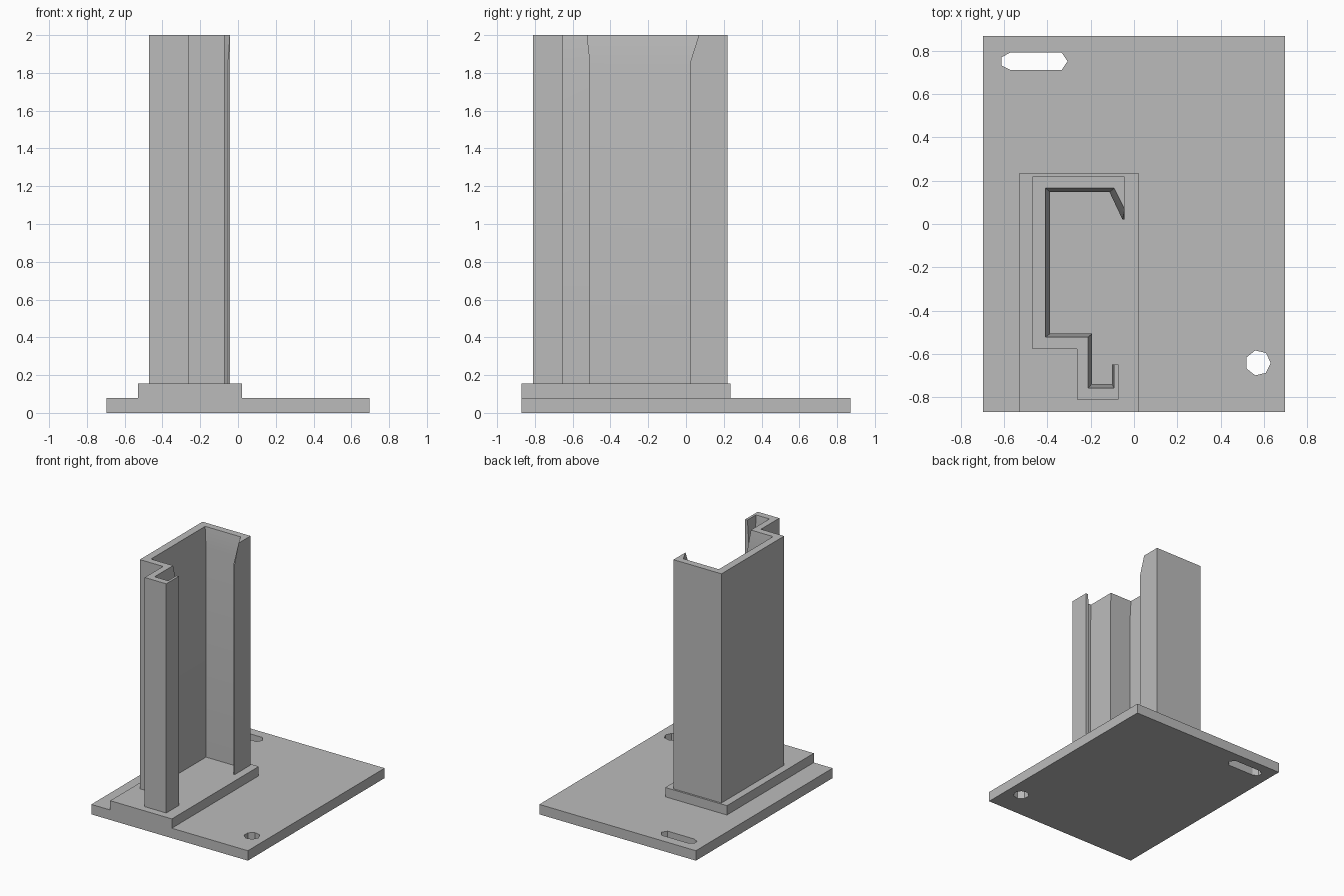
import bpy, bmesh
from math import radians, cos, sin, tau

cube = bpy.data.objects.get("Cube")
if cube:
    bpy.data.objects.remove(cube, do_unlink=True)

grey = bpy.data.materials.new("plain grey")
grey.use_nodes = True
colour = (0.5, 0.5, 0.5, 1)
grey.diffuse_color = colour
grey.node_tree.nodes["Principled BSDF"].inputs["Base Color"].default_value = colour


def loft(name, levels):
    """Skin a solid through (z, outline) levels with matching point counts."""
    bm = bmesh.new()
    rings = [[bm.verts.new((x, y, z)) for x, y in pts] for z, pts in levels]
    for low, high in zip(rings, rings[1:]):
        n = len(low)
        for i in range(n):
            j = (i + 1) % n
            bm.faces.new((low[i], low[j], high[j], high[i]))
    bm.faces.new(rings[0][::-1])
    bm.faces.new(rings[-1])
    bmesh.ops.remove_doubles(bm, verts=bm.verts, dist=0.0005)
    bmesh.ops.recalc_face_normals(bm, faces=bm.faces)
    mesh = bpy.data.meshes.new(name)
    bm.to_mesh(mesh)
    bm.free()
    mesh.materials.append(grey)
    obj = bpy.data.objects.new(name, mesh)
    bpy.context.collection.objects.link(obj)
    return obj


def prism(name, pts, z0, z1):
    return loft(name, [(z0, pts), (z1, pts)])


def rectangle(x0, x1, y0, y1):
    return [(x0, y0), (x1, y0), (x1, y1), (x0, y1)]


def select_only(obj):
    bpy.ops.object.select_all(action='DESELECT')
    obj.select_set(True)
    bpy.context.view_layer.objects.active = obj


# Base plate with a round hole and a slot
plate = prism("base_plate", rectangle(-0.697, 0.697, -0.87, 0.87), 0, 0.08)
round_hole = [(0.573 + 0.059 * cos(tau * i / 7), -0.642 + 0.059 * sin(tau * i / 7))
              for i in range(7)]
slot = [(-0.612, 0.733), (-0.57, 0.711), (-0.335, 0.711), (-0.307, 0.752),
        (-0.335, 0.793), (-0.57, 0.793), (-0.612, 0.771)]
select_only(plate)
for name, pts in (("hole_cutter", round_hole), ("slot_cutter", slot)):
    cutter = prism(name, pts, -0.1, 0.2)
    cutter.hide_render = True
    mod = plate.modifiers.new(name, 'BOOLEAN')
    mod.operation = 'DIFFERENCE'
    mod.solver = 'EXACT'
    mod.object = cutter
    select_only(plate)
    bpy.ops.object.modifier_apply(modifier=mod.name)
    bpy.data.objects.remove(cutter, do_unlink=True)

# Raised step under the column
prism("raised_step", rectangle(-0.529, 0.02, -0.87, 0.235), 0.08, 0.155)

# Open column: constant outer outline, inner outline flares near the top
outer = [(-0.043, 0.22), (-0.47, 0.22), (-0.47, -0.577), (-0.264, -0.577),
         (-0.264, -0.81), (-0.072, -0.81), (-0.072, -0.65)]
inner_low = [(-0.102, -0.65), (-0.102, -0.739), (-0.194, -0.739), (-0.194, -0.507),
             (-0.388, -0.507), (-0.388, 0.147), (-0.113, 0.147), (-0.053, 0.02),
             (-0.043, 0.02)]
inner_top = [(-0.092, -0.65), (-0.092, -0.758), (-0.212, -0.758), (-0.212, -0.523),
             (-0.409, -0.523), (-0.409, 0.166), (-0.092, 0.166), (-0.043, 0.068),
             (-0.043, 0.068)]
column = loft("column", [(0.155, outer + inner_low), (1.85, outer + inner_low),
                         (2.0, outer + inner_top)])
select_only(column)
bpy.ops.object.shade_smooth_by_angle(angle=radians(30))
